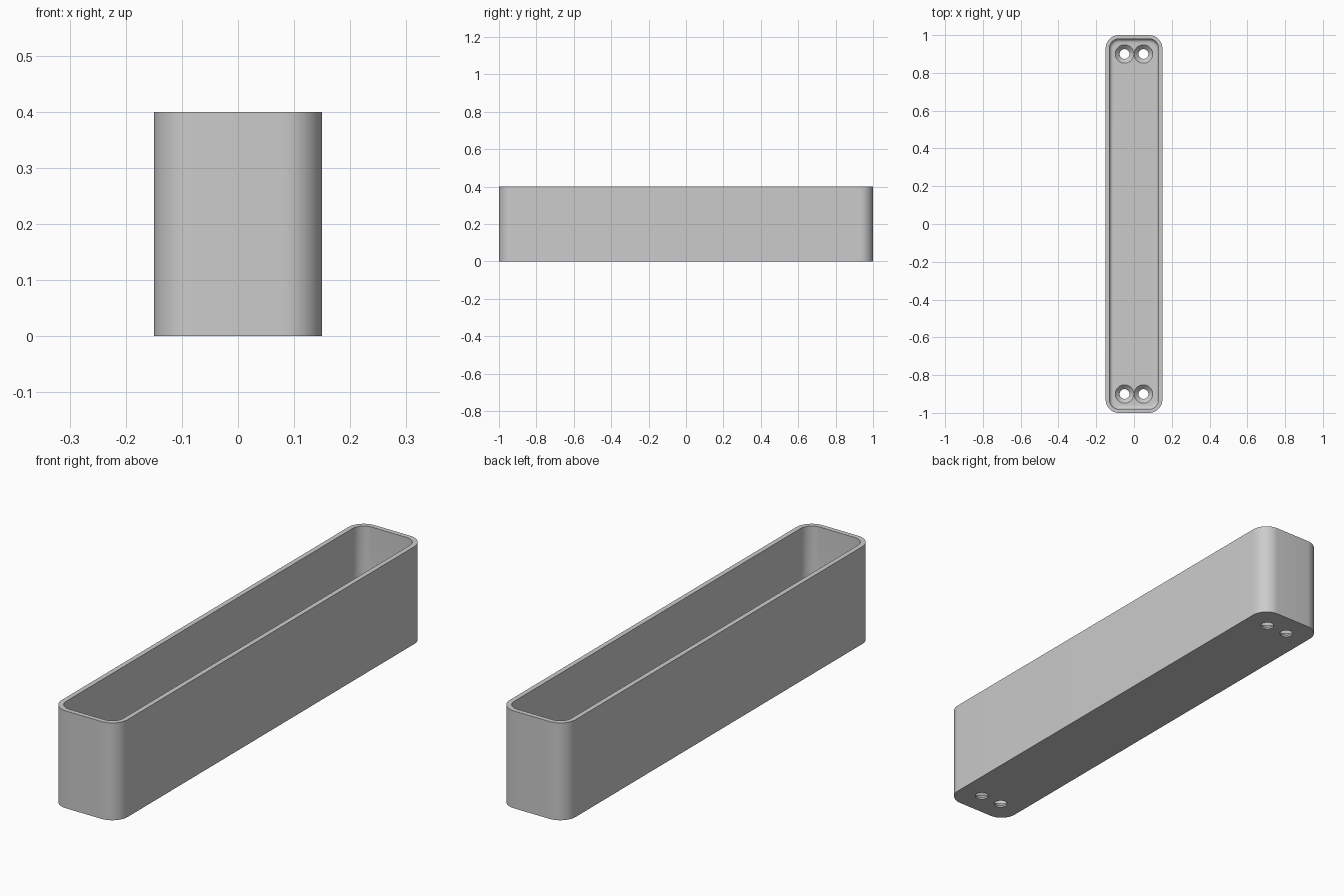
import bpy, bmesh, math

cube = bpy.data.objects.get("Cube")
if cube:
    bpy.data.objects.remove(cube, do_unlink=True)

HALF_X, HALF_Y, HEIGHT = 0.15, 1.0, 0.4
CORNER, WALL, FLOOR, FILLET = 0.07, 0.02, 0.03, 0.02
HOLE_R, SINK_R = 0.026, 0.049

grey = bpy.data.materials.new("light grey plastic")
grey.use_nodes = True
colour = (0.6, 0.6, 0.6, 1)
grey.diffuse_color = colour
grey.node_tree.nodes["Principled BSDF"].inputs["Base Color"].default_value = colour


def rounded_ring(inset, z, steps=12):
    """Points of a rounded rectangle, moved inwards by inset."""
    radius = CORNER - inset
    points = []
    for corner, (sx, sy) in enumerate([(1, 1), (-1, 1), (-1, -1), (1, -1)]):
        for i in range(steps + 1):
            a = (corner + i / steps) * math.pi / 2
            points.append((sx * (HALF_X - CORNER) + radius * math.cos(a),
                           sy * (HALF_Y - CORNER) + radius * math.sin(a), z))
    return points


def circle_ring(x, y, radius, z, steps=40):
    return [(x + radius * math.cos(i * math.tau / steps),
             y + radius * math.sin(i * math.tau / steps), z) for i in range(steps)]


def loft(bm, rings):
    """Skin a stack of rings and cap both ends."""
    loops = [[bm.verts.new(p) for p in ring] for ring in rings]
    for low, high in zip(loops, loops[1:]):
        for i in range(len(low)):
            j = (i + 1) % len(low)
            bm.faces.new((low[i], low[j], high[j], high[i]))
    bm.faces.new(loops[0][::-1])
    bm.faces.new(loops[-1])


def make_object(name, bm):
    bmesh.ops.recalc_face_normals(bm, faces=bm.faces)
    mesh = bpy.data.meshes.new(name)
    bm.to_mesh(mesh)
    bm.free()
    mesh.materials.append(grey)
    obj = bpy.data.objects.new(name, mesh)
    bpy.context.collection.objects.link(obj)
    return obj


# Tray: outer wall, rim, inner wall, fillet down to the floor
rings = [rounded_ring(0, 0), rounded_ring(0, HEIGHT), rounded_ring(WALL, HEIGHT)]
for i in range(7):
    t = i / 6 * math.pi / 2
    rings.append(rounded_ring(WALL + FILLET * (1 - math.cos(t)),
                              FLOOR + FILLET * (1 - math.sin(t))))
bm = bmesh.new()
loft(bm, rings)
tray = make_object("tray", bm)

# Countersunk screw holes, two at each end
over = 0.0008
bm = bmesh.new()
for x in (-0.05, 0.05):
    for y in (-0.9, 0.9):
        loft(bm, [circle_ring(x, y, HOLE_R, -0.02),
                  circle_ring(x, y, HOLE_R, FLOOR - (SINK_R - HOLE_R)),
                  circle_ring(x, y, SINK_R + over, FLOOR + over)])
cutter = make_object("screw_hole_cutter", bm)
cutter.hide_render = True

cut = tray.modifiers.new("screw holes", "BOOLEAN")
cut.operation = "DIFFERENCE"
cut.solver = "EXACT"
cut.object = cutter

bpy.ops.object.select_all(action="DESELECT")
bpy.context.view_layer.objects.active = tray
tray.select_set(True)
bpy.ops.object.modifier_apply(modifier=cut.name)
bpy.data.objects.remove(cutter, do_unlink=True)
bpy.ops.object.shade_smooth_by_angle(angle=math.radians(30))
